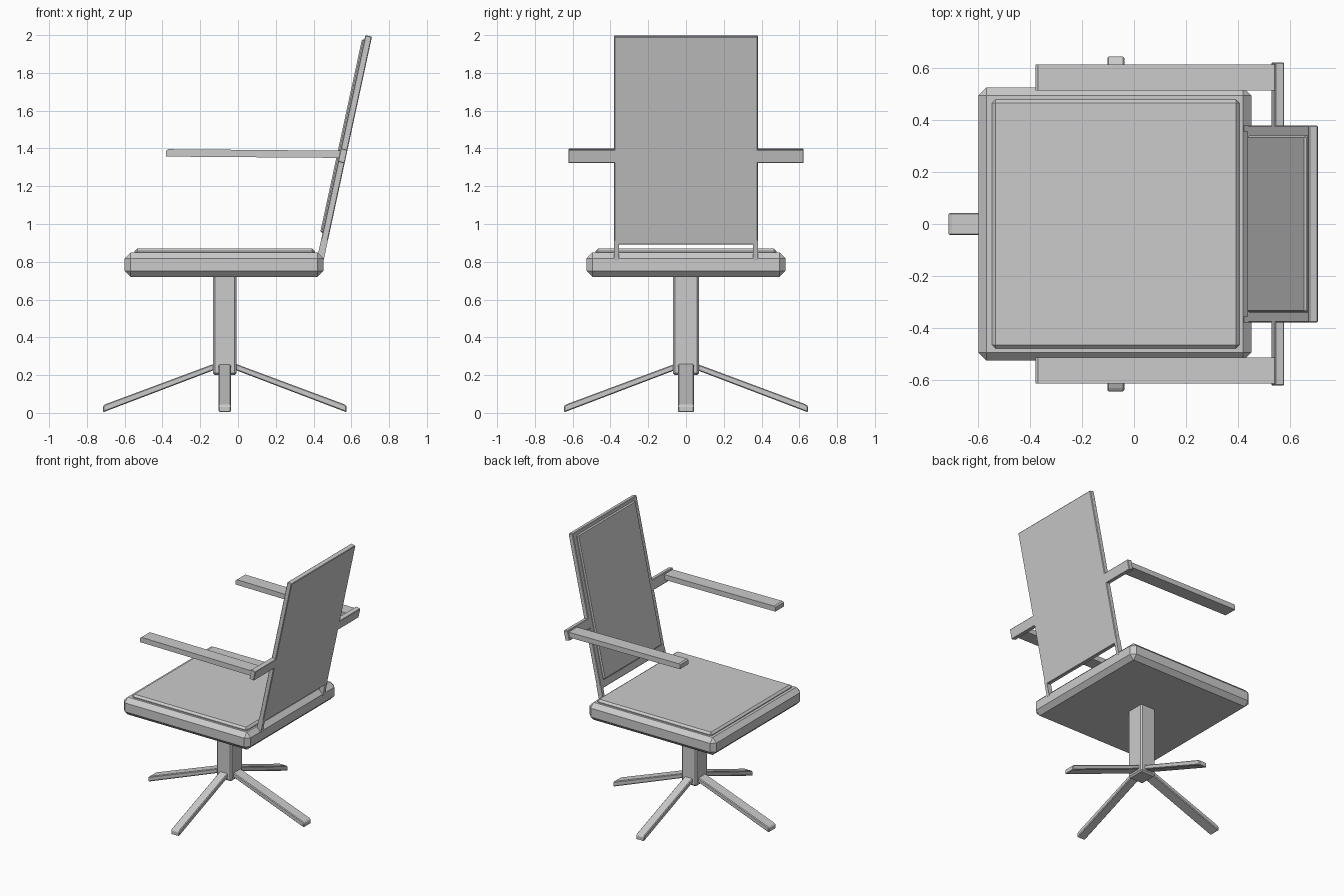
import bpy, bmesh, math
from mathutils import Matrix, Vector

if "Cube" in bpy.data.objects:
    bpy.data.objects.remove(bpy.data.objects["Cube"])


def finish(name, bm, mat, bevel):
    bmesh.ops.recalc_face_normals(bm, faces=bm.faces)
    me = bpy.data.meshes.new(name)
    bm.to_mesh(me)
    bm.free()
    ob = bpy.data.objects.new(name, me)
    ob.matrix_world = mat
    bpy.context.collection.objects.link(ob)
    if bevel:
        mod = ob.modifiers.new("bevel", 'BEVEL')
        mod.width = bevel
        mod.segments = 1
    return ob


def box(name, lo, hi, bevel=0.0, mat=Matrix()):
    lo, hi = Vector(lo), Vector(hi)
    bm = bmesh.new()
    bmesh.ops.create_cube(bm, size=1)
    bmesh.ops.scale(bm, vec=hi - lo, verts=bm.verts)
    bmesh.ops.translate(bm, vec=(lo + hi) / 2, verts=bm.verts)
    return finish(name, bm, mat, bevel)


def prism(name, profile, y0, y1, bevel=0.0, mat=Matrix()):
    """Extrude an x/z profile from y0 to y1."""
    bm = bmesh.new()
    face = bm.faces.new([bm.verts.new((x, y0, z)) for x, z in profile])
    ext = bmesh.ops.extrude_face_region(bm, geom=[face])
    moved = [v for v in ext['geom'] if isinstance(v, bmesh.types.BMVert)]
    bmesh.ops.translate(bm, vec=(0, y1 - y0, 0), verts=moved)
    return finish(name, bm, mat, bevel)


# Seat and its cushion
box("seat", (-0.6, -0.527, 0.72), (0.452, 0.527, 0.85), 0.032)
box("seat_cushion", (-0.547, -0.48, 0.82), (0.407, 0.48, 0.87), 0.014)

# Column
CX = -0.07
box("column", (CX - 0.063, -0.07, 0.2), (CX + 0.063, 0.07, 0.74), 0.011)

# Four sloping feet
leg = [(0.03, 0.27), (0.03, 0.237), (0.645, 0.003), (0.645, 0.037), (0.632, 0.046)]
for i in range(4):
    w = 0.033 if i % 2 else 0.043
    mat = Matrix.Translation((CX, 0, 0)) @ Matrix.Rotation(i * math.pi / 2, 4, 'Z')
    prism(f"foot_{i + 1}", leg, -w, w, 0.005, mat)

# Reclined back: local z runs up the back, local -x faces the sitter
back = Matrix.Translation((0.4375, 0, 0.82)) @ Matrix.Rotation(math.radians(12.2), 4, 'Y')
T = 0.018
box("back_panel", (-T, -0.38, 0.077), (T, 0.38, 1.203), 0.004, back)
box("back_cushion", (-T - 0.013, -0.342, 0.132), (0, 0.342, 1.18), 0.008, back)

# Mirrored back posts, arm brackets and armrests
arm = [(-0.38, 1.357), (0.545, 1.35), (0.545, 1.388), (-0.37, 1.396), (-0.38, 1.388)]
for side, s in (("left", -1), ("right", 1)):
    y0, y1 = sorted((s * 0.356, s * 0.38))
    box(f"back_post_{side}", (-T, y0, -0.01), (T, y1, 0.1), 0.0, back)
    y0, y1 = sorted((s * 0.37, s * 0.622))
    box(f"arm_bracket_{side}", (-T, y0, 0.517), (T, y1, 0.59), 0.003, back)
    prism(f"armrest_{side}", arm, s * 0.515, s * 0.615)
